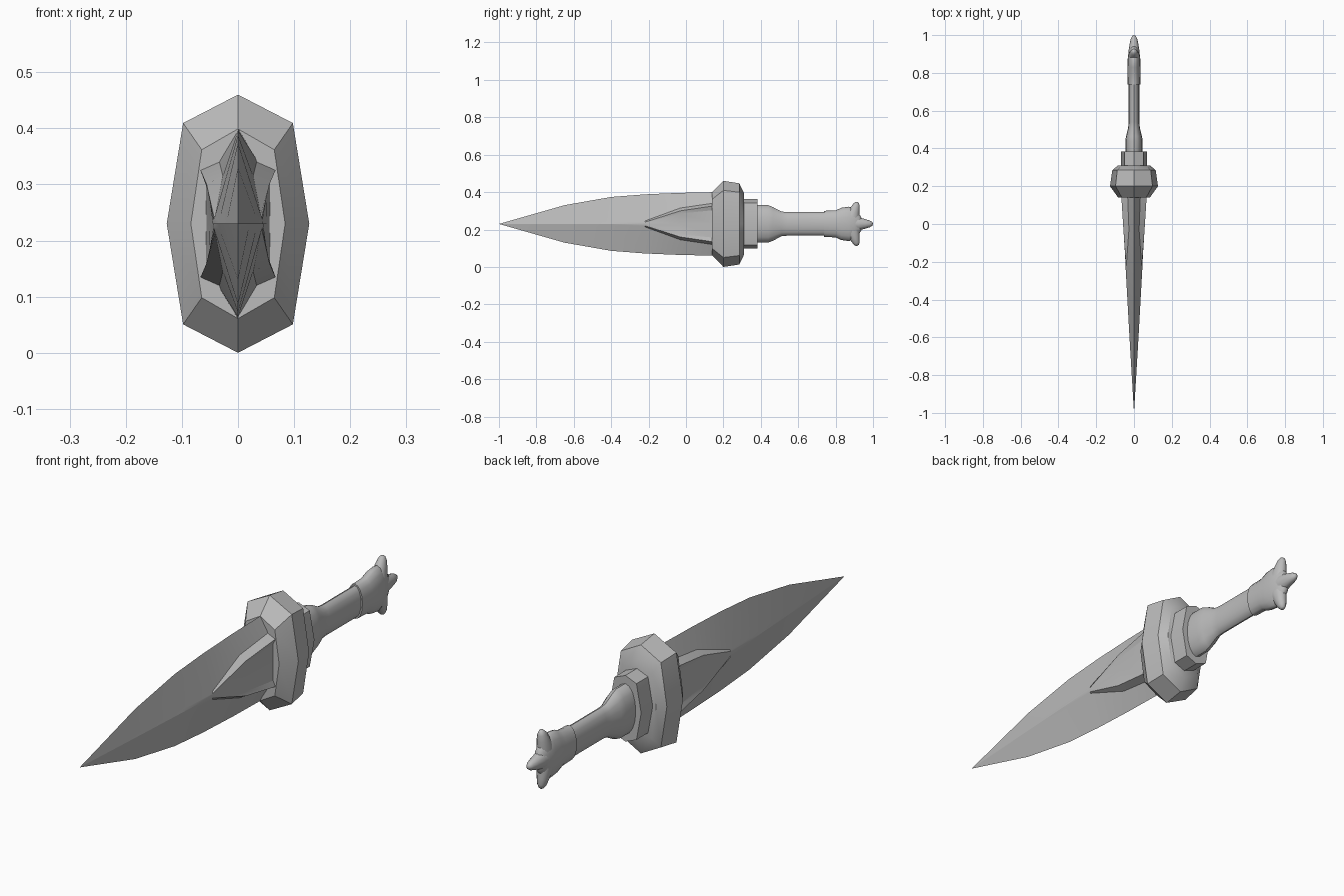
import bpy, bmesh, math
from mathutils import Matrix, Vector

cube = bpy.data.objects.get("Cube")
if cube:
    bpy.data.objects.remove(cube)

MID = 0.23  # height of the long axis

steel = bpy.data.materials.new("grey_steel")
steel.use_nodes = True
steel.diffuse_color = (0.5, 0.5, 0.5, 1)
steel.node_tree.nodes["Principled BSDF"].inputs["Base Color"].default_value = (0.5, 0.5, 0.5, 1)


def loft(name, rings, angle, matrix=Matrix()):
    """Skin rings of (x, y, z) points and cap both ends; z is measured from the long axis."""
    bm = bmesh.new()
    loops = [[bm.verts.new(matrix @ Vector(p)) for p in ring] for ring in rings]
    n = len(loops[0])
    for a, b in zip(loops, loops[1:]):
        for i in range(n):
            j = (i + 1) % n
            bm.faces.new((a[i], a[j], b[j], b[i]))
    bm.faces.new(loops[0])
    bm.faces.new(loops[-1])
    bmesh.ops.remove_doubles(bm, verts=bm.verts, dist=0.00005)
    bmesh.ops.recalc_face_normals(bm, faces=bm.faces)
    mesh = bpy.data.meshes.new(name)
    bm.to_mesh(mesh)
    bm.free()
    mesh.materials.append(steel)
    ob = bpy.data.objects.new(name, mesh)
    ob.location.z = MID
    bpy.context.collection.objects.link(ob)
    bpy.ops.object.select_all(action='DESELECT')
    ob.select_set(True)
    bpy.context.view_layer.objects.active = ob
    bpy.ops.object.shade_smooth_by_angle(angle=math.radians(angle))
    return ob


def octagon(y, w, h, shoulder_w=0.77, shoulder_h=0.78):
    sw, sh = w * shoulder_w, h * shoulder_h
    pts = [(0, h), (sw, sh), (w, 0), (sw, -sh), (0, -h), (-sw, -sh), (-w, 0), (-sw, sh)]
    return [(x, y, z) for x, z in pts]


def ellipse(y, w, h, n=16):
    return [(w * math.sin(math.tau * i / n), y, h * math.cos(math.tau * i / n)) for i in range(n)]


def blade_ring(y, quarter):
    """Mirror a quarter section, running from cutting edge to centre, to all four quarters."""
    right = quarter + [(x, -z) for x, z in reversed(quarter[:-1])]
    left = [(-x, z) for x, z in reversed(right[1:-1])]
    return [(x, y, z) for x, z in right + left]


def diamond(w, h):
    return [(w * t, h * (1 - t)) for t in (0, 0.9, 0.94, 0.97, 1)]


# Blade: diamond section with a raised, chamfered plate near the guard
loft("blade", [
    blade_ring(-1.0, diamond(0.0, 0.0)),
    blade_ring(-0.65, diamond(0.021, 0.1)),
    blade_ring(-0.4, diamond(0.035, 0.144)),
    blade_ring(-0.22, diamond(0.045, 0.158)),
    blade_ring(-0.03, [(0, 0.166), (0.027, 0.085), (0.056, 0.07), (0.052, 0.055), (0.051, 0)]),
    blade_ring(0.16, [(0, 0.17), (0.034, 0.113), (0.068, 0.098), (0.058, 0.075), (0.057, 0)]),
], 18)

# Guard: bevelled eight-sided block
loft("guard", [
    octagon(0.14, 0.084, 0.169),
    octagon(0.2, 0.127, 0.23),
    octagon(0.285, 0.115, 0.217),
    octagon(0.31, 0.085, 0.165),
], 35)
loft("guard_collar", [
    octagon(0.3, 0.07, 0.132, 0.7, 0.85),
    octagon(0.383, 0.07, 0.132, 0.7, 0.85),
], 35)

# Grip: flared at the guard, slim along its length
loft("grip", [
    ellipse(y, w, h) for y, w, h in [
        (0.37, 0.046, 0.1), (0.44, 0.046, 0.1), (0.465, 0.042, 0.09),
        (0.51, 0.031, 0.066), (0.54, 0.028, 0.063), (0.75, 0.028, 0.063)]
], 40)

# Pommel: a flared body with three blunt horns
loft("pommel_body", [
    ellipse(y, w, h) for y, w, h in [
        (0.738, 0.034, 0.07), (0.8, 0.035, 0.072), (0.83, 0.035, 0.086),
        (0.87, 0.034, 0.092), (0.9, 0.03, 0.082), (0.925, 0.023, 0.055), (0.94, 0.015, 0.03)]
], 60)
HORN = [(0, 0.03, 0.048), (0.05, 0.028, 0.036), (0.085, 0.022, 0.025),
        (0.108, 0.016, 0.018), (0.12, 0.009, 0.01), (0.124, 0, 0)]
for name, tilt, start, stretch in [("pommel_horn_top", 72, 0.878, 1.0),
                                   ("pommel_horn_back", 0, 0.87, 1.048),
                                   ("pommel_horn_bottom", -72, 0.878, 1.0)]:
    place = Matrix.Translation((0, start, 0)) @ Matrix.Rotation(math.radians(tilt), 4, 'X')
    loft(name, [ellipse(y * stretch, w, h, 12) for y, w, h in HORN], 60, place)
